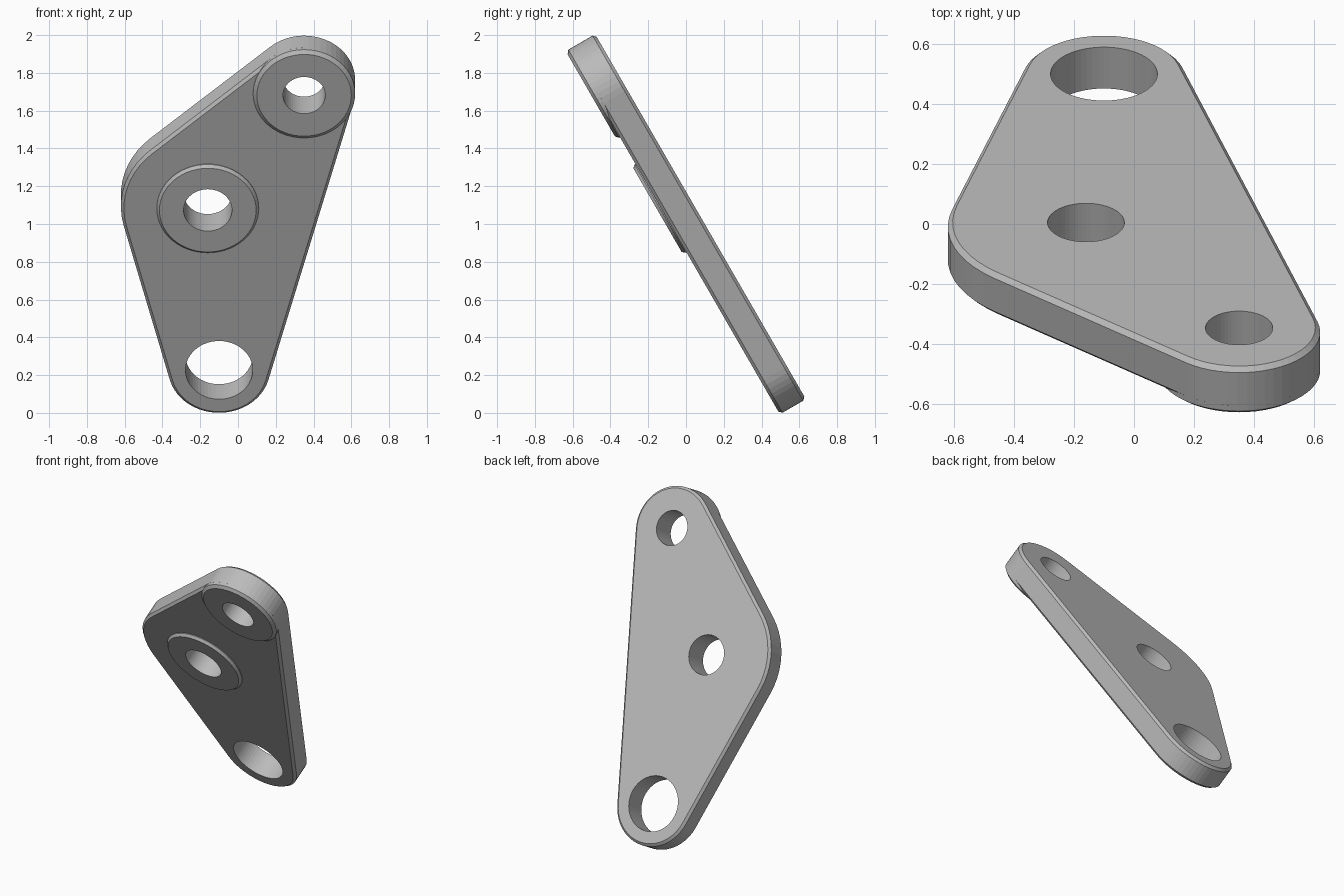
import bpy
import bmesh
from math import asin, atan2, cos, sin, pi, tau, hypot, radians

if "Cube" in bpy.data.objects:
    bpy.data.objects.remove(bpy.data.objects["Cube"])

TILT = radians(120)      # plate leans forward
FRONT, BACK = -0.427, -0.586
BOSS_TOP = -0.406
CHAMFER = 0.016

# Corner circles of the plate, counter-clockwise: x, y, edge radius, hole radius
LOW = (-0.10, 0.015, 0.27, 0.178)
TOP = (0.35, 1.707, 0.27, 0.112)
MID = (-0.16, 1.005, 0.46, 0.128)
CORNERS = (LOW, TOP, MID)

grey = bpy.data.materials.new("plain_grey")
grey.use_nodes = True
colour = (0.5, 0.5, 0.5, 1)
grey.diffuse_color = colour
grey.node_tree.nodes["Principled BSDF"].inputs["Base Color"].default_value = colour


def circle(x, y, r, n=56):
    return [(x + r * cos(tau * i / n), y + r * sin(tau * i / n)) for i in range(n)]


def outline(inset):
    """Corner arcs joined by tangent lines."""
    normals = []
    for i, a in enumerate(CORNERS):
        b = CORNERS[(i + 1) % len(CORNERS)]
        dx, dy = b[0] - a[0], b[1] - a[1]
        normals.append(atan2(dy, dx) - pi / 2 + asin((a[2] - b[2]) / hypot(dx, dy)))
    points = []
    for i, (x, y, r, _) in enumerate(CORNERS):
        start = normals[i - 1]
        span = (normals[i] - start) % tau
        steps = max(6, round(span / radians(6.5)))
        for k in range(steps + 1):
            a = start + span * k / steps
            points.append((x + (r - inset) * cos(a), y + (r - inset) * sin(a)))
    return points


def loft(name, rings, closed=False):
    """Skin a stack of (points, height) rings; cap the ends or close the loop."""
    bm = bmesh.new()
    loops = [[bm.verts.new((x, y, z)) for x, y in pts] for pts, z in rings]
    pairs = list(zip(loops, loops[1:]))
    if closed:
        pairs.append((loops[-1], loops[0]))
    else:
        bm.faces.new(loops[0])
        bm.faces.new(loops[-1])
    for low, high in pairs:
        for i in range(len(low)):
            j = (i + 1) % len(low)
            bm.faces.new((low[i], low[j], high[j], high[i]))
    bmesh.ops.recalc_face_normals(bm, faces=bm.faces[:])
    mesh = bpy.data.meshes.new(name)
    bm.to_mesh(mesh)
    bm.free()
    mesh.materials.append(grey)
    obj = bpy.data.objects.new(name, mesh)
    obj.rotation_euler.x = TILT
    bpy.context.scene.collection.objects.link(obj)
    return obj


# Chamfered plate
plate = loft("plate", [
    (outline(CHAMFER), BACK),
    (outline(0), BACK + CHAMFER),
    (outline(0), FRONT - CHAMFER),
    (outline(CHAMFER), FRONT),
])

# Bored holes
cutters = []
for x, y, _, hole in CORNERS:
    bore = circle(x, y, hole)
    cutter = loft("hole_cutter", [(bore, BACK - 0.1), (bore, FRONT + 0.1)])
    cutter.hide_render = True
    mod = plate.modifiers.new("bore", "BOOLEAN")
    mod.operation = "DIFFERENCE"
    mod.solver = "EXACT"
    mod.object = cutter
    cutters.append(cutter)
bpy.context.view_layer.update()
cut = bpy.data.meshes.new_from_object(
    plate.evaluated_get(bpy.context.evaluated_depsgraph_get()))
plate.modifiers.clear()
plate.data = cut
for cutter in cutters:
    bpy.data.objects.remove(cutter)

# Raised bosses round the upper and middle holes
for name, (x, y, _, hole), rim in (("upper_boss", TOP, 0.02), ("middle_boss", MID, 0.014)):
    loft(name, [
        (circle(x, y, hole), FRONT - CHAMFER),
        (circle(x, y, 0.27), FRONT - CHAMFER),
        (circle(x, y, 0.27), BOSS_TOP - CHAMFER),
        (circle(x, y, 0.27 - rim), BOSS_TOP),
        (circle(x, y, hole), BOSS_TOP),
    ], closed=True)
